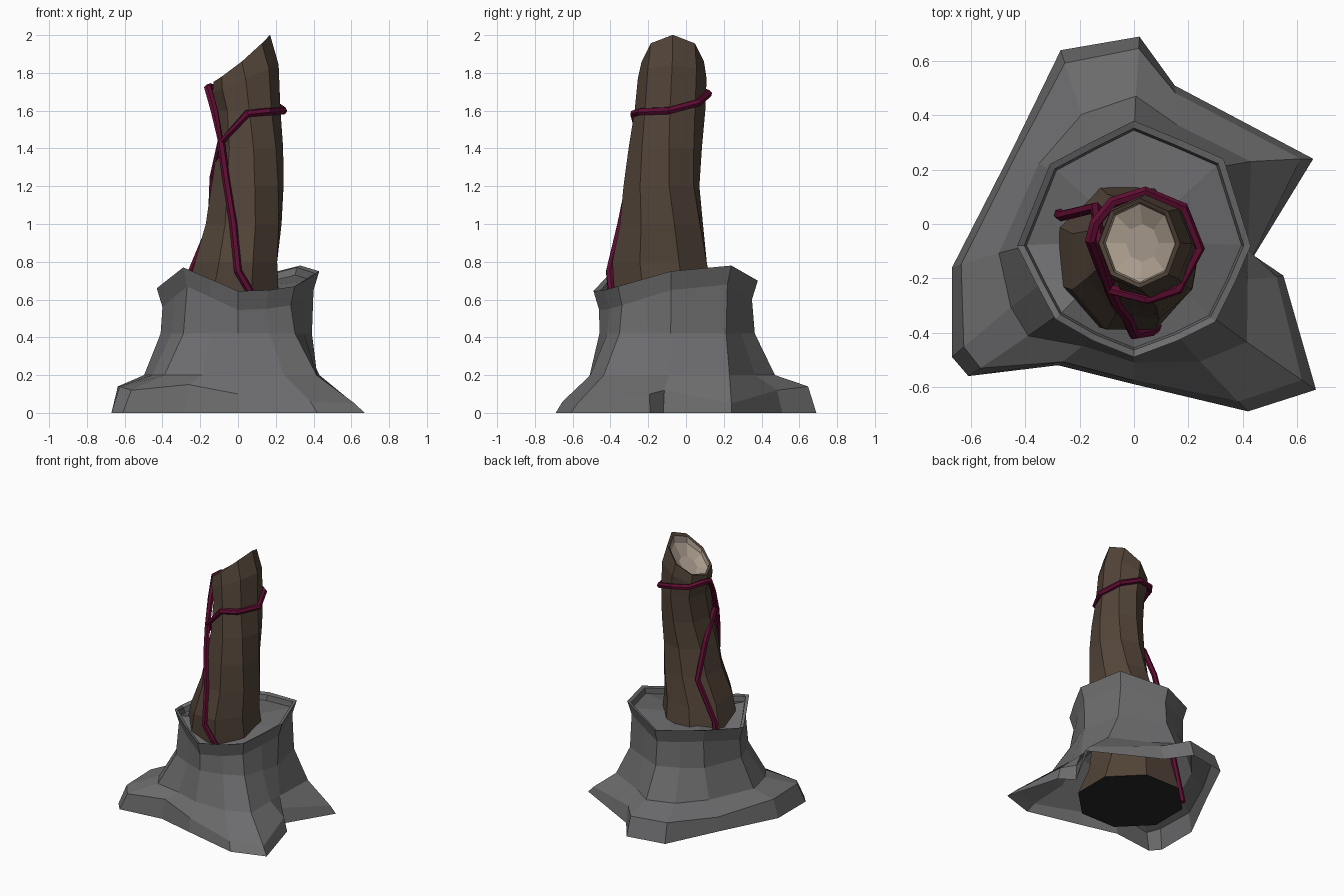
import bpy, bmesh, math

if "Cube" in bpy.data.objects:
    bpy.data.objects.remove(bpy.data.objects["Cube"])

def material(name, rgb):
    m = bpy.data.materials.new(name)
    m.diffuse_color = (*rgb, 1)
    m.use_nodes = True
    m.node_tree.nodes["Principled BSDF"].inputs["Base Color"].default_value = m.diffuse_color
    return m

STONE = material("grey stone", (0.15, 0.15, 0.155))
BARK = material("brown bark", (0.085, 0.058, 0.04))
PALE = material("pale heartwood", (0.42, 0.35, 0.28))
VINE = material("crimson vine", (0.115, 0.004, 0.032))
DARK = material("black underside", (0.02, 0.02, 0.02))

def loft(name, rings, mats, start_mat=None, end_mat=0, pale_from=99):
    """Skin a stack of equal-length rings; bands from pale_from on use mats[1]."""
    bm = bmesh.new()
    loops = [[bm.verts.new(p) for p in r] for r in rings]
    n = len(rings[0])
    for k in range(len(loops) - 1):
        a, b = loops[k], loops[k + 1]
        for i in range(n):
            j = (i + 1) % n
            f = bm.faces.new((a[i], a[j], b[j], b[i]))
            f.material_index = 1 if k >= pale_from else 0
    if start_mat is not None:
        bm.faces.new(loops[0][::-1]).material_index = start_mat
    f = bm.faces.new(loops[-1])
    f.material_index = end_mat
    bmesh.ops.poke(bm, faces=[f])
    me = bpy.data.meshes.new(name)
    bm.to_mesh(me)
    bm.free()
    for m in mats:
        me.materials.append(m)
    ob = bpy.data.objects.new(name, me)
    bpy.context.collection.objects.link(ob)
    return ob

# Stone base: columns of foot x, y, knee height, rim x, y, z
columns = [
    (.66, .24, .05, .33, .24, .78), (.15, .51, .12, .17, .31, .74),
    (.02, .69, .14, .00, .38, .70), (-.27, .64, .14, -.16, .30, .71),
    (-.46, .25, .10, -.31, .22, .72), (-.67, -.16, .14, -.43, -.08, .66),
    (-.67, -.49, .14, -.36, -.22, .715), (-.61, -.56, .12, -.29, -.35, .77),
    (-.28, -.52, .15, -.15, -.43, .71), (.00, -.59, .10, .00, -.49, .645),
    (.42, -.69, .06, .16, -.43, .65), (.67, -.61, .05, .30, -.36, .67),
    (.55, -.19, .10, .37, -.22, .71), (.44, -.12, .12, .43, -.08, .75)]

def stone_ring(f, scale, height):
    ring = []
    for fx, fy, k, rx, ry, rz in columns:
        x, y = rx * scale, (ry + .06) * scale - .06
        ring.append((x + (fx - x) * f, y + (fy - y) * f, height(k, rz)))
    return ring

loft("stone_base", [
    stone_ring(1, 1, lambda k, r: 0),
    stone_ring(.86, 1, lambda k, r: k),
    stone_ring(.34, .95, lambda k, r: .20),
    stone_ring(.08, .90, lambda k, r: .42),
    stone_ring(0, .93, lambda k, r: r - .10),
    stone_ring(0, 1, lambda k, r: r),
    stone_ring(0, .94, lambda k, r: r - .01),
    stone_ring(0, .92, lambda k, r: r - .05)], [STONE])

# Leaning trunk: centre x, y, radius x, y, height, twist, slope along x, dish
def trunk_ring(cx, cy, rx, ry, z, twist=0, slope=0, dish=0, n=8):
    pts = []
    for i in range(n):
        a = math.tau * i / n + twist
        c = math.cos(a)
        pts.append((cx + rx * c, cy + ry * math.sin(a),
                    z + slope * rx * c + dish * c * c))
    return pts

loft("trunk", [trunk_ring(*r) for r in (
    (-.05, -.10, .39, .39, 0, .39),
    (-.05, -.08, .32, .32, .2, .39),
    (-.04, -.09, .28, .29, .42, .39),
    (-.03, -.12, .265, .28, .63, .39),
    (-.01, -.14, .235, .27, .8, .39),
    (.03, -.13, .21, .23, 1.0, .3),
    (.05, -.13, .195, .205, 1.2, .2),
    (.065, -.11, .175, .195, 1.4, .1),
    (.06, -.085, .165, .187, 1.6),
    (.04, -.073, .175, .182, 1.77, 0, .42),
    (.02, -.07, .15, .165, 1.86, 0, .83, .017),
    (.02, -.07, .133, .15, 1.852, 0, .83, .017),
    (.022, -.07, .127, .144, 1.82, 0, .8),
    (.03, -.07, .06, .07, 1.79, 0, .7))],
    [BARK, PALE, DARK], start_mat=2, end_mat=1, pale_from=11)

# Vines wound around the trunk
def vine(name, pts, closed=False):
    cu = bpy.data.curves.new(name, 'CURVE')
    cu.dimensions = '3D'
    cu.bevel_depth = .021
    cu.bevel_resolution = 1
    cu.use_fill_caps = True
    sp = cu.splines.new('POLY')
    sp.points.add(len(pts) - 1)
    for p, co in zip(sp.points, pts):
        p.co = (*co, 1)
    sp.use_cyclic_u = closed
    sp.use_smooth = False
    cu.materials.append(VINE)
    ob = bpy.data.objects.new(name, cu)
    bpy.context.collection.objects.link(ob)
    bpy.ops.object.select_all(action='DESELECT')
    ob.select_set(True)
    bpy.context.view_layer.objects.active = ob
    bpy.ops.object.convert(target='MESH')

vine("vine_ring", [
    (-.09, -.24, 1.43), (.05, -.275, 1.585), (.16, -.24, 1.595), (.24, -.09, 1.6),
    (.18, .06, 1.64), (.04, .118, 1.69), (-.08, .08, 1.70), (-.145, 0, 1.725),
    (-.16, -.06, 1.72), (-.125, -.15, 1.6)], closed=True)
vine("front_vine", [
    (.09, -.37, .58), (.06, -.395, .65), (0, -.405, .75), (-.025, -.345, 1.0),
    (-.065, -.293, 1.25), (-.09, -.24, 1.43)])
vine("left_vine", [
    (-.09, -.22, 1.43), (-.13, -.05, 1.25), (-.14, .06, 1.0),
    (-.265, .03, .70), (-.37, .10, .02)])
